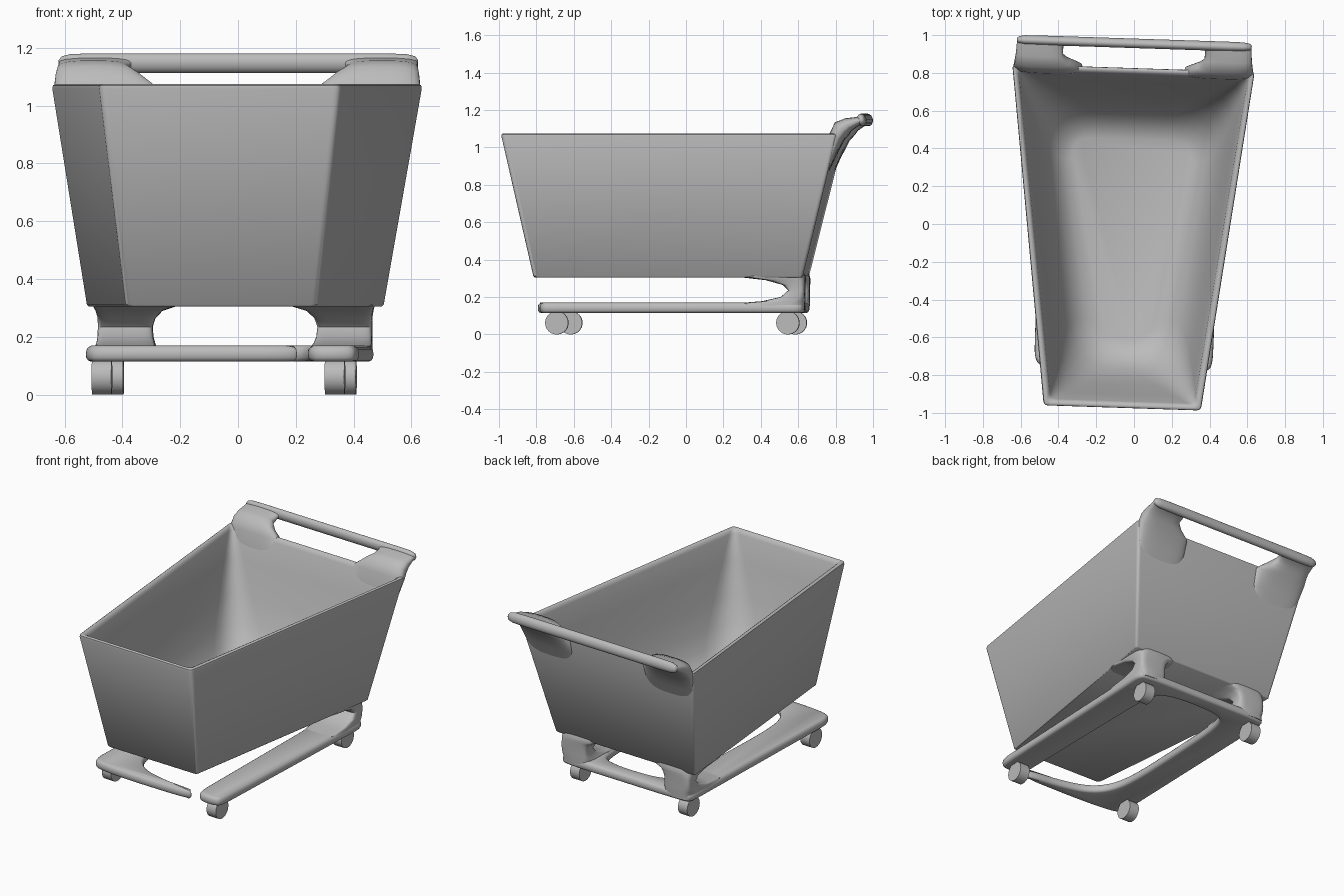
import bpy, bmesh, math
from mathutils import Vector

cube = bpy.data.objects.get("Cube")
if cube:
    bpy.data.objects.remove(cube, do_unlink=True)

GREY = (0.5, 0.5, 0.5, 1)
grey = bpy.data.materials.new("grey")
grey.use_nodes = True
grey.diffuse_color = GREY
grey.node_tree.nodes["Principled BSDF"].inputs["Base Color"].default_value = GREY

YAW = -0.033          # the whole cart stands slightly turned
SHIFT = (-0.03, 0, 0)


def loft(name, rings, angle=40):
    """Skin closed rings of equal length and cap both ends."""
    bm = bmesh.new()
    loops = [[bm.verts.new(p) for p in ring] for ring in rings]
    n = len(loops[0])
    for a, b in zip(loops, loops[1:]):
        for i in range(n):
            j = (i + 1) % n
            bm.faces.new((a[i], a[j], b[j], b[i]))
    bm.faces.new(loops[0])
    bm.faces.new(loops[-1])
    bmesh.ops.recalc_face_normals(bm, faces=bm.faces)
    mesh = bpy.data.meshes.new(name)
    bm.to_mesh(mesh)
    bm.free()
    mesh.materials.append(grey)
    ob = bpy.data.objects.new(name, mesh)
    bpy.context.collection.objects.link(ob)
    ob.location = SHIFT
    ob.rotation_euler.z = YAW
    bpy.ops.object.select_all(action='DESELECT')
    ob.select_set(True)
    bpy.context.view_layer.objects.active = ob
    bpy.ops.object.shade_smooth_by_angle(angle=math.radians(angle))
    return ob


def oval(center, u, v, power=2.0, n=32):
    """Superellipse ring spanned by the half-axes u and v."""
    def part(f):
        return math.copysign(abs(f) ** (2 / power), f)
    c, u, v = Vector(center), Vector(u), Vector(v)
    return [c + u * part(math.cos(t)) + v * part(math.sin(t))
            for t in (2 * math.pi * i / n for i in range(n))]


# Basket: outer wall, rolled rim, then a hollow with softly rounded inside corners
Z0, Z1 = 0.305, 1.075


def basket_ring(z, inset, r):
    t = (z - Z0) / (Z1 - Z0)
    def mix(a, b):
        return a + (b - a) * t
    yf, yb = mix(-0.805, -0.978) + inset, mix(0.64, 0.83) - inset
    wf, wb = mix(0.33, 0.418) - inset, mix(0.515, 0.645) - inset
    quad = [Vector(p) for p in ((-wf, yf, z), (wf, yf, z), (wb, yb, z), (-wb, yb, z))]
    ring = []
    for i, p in enumerate(quad):
        a = p + (quad[i - 1] - p).normalized() * r
        b = p + (quad[(i + 1) % 4] - p).normalized() * r
        for k in range(7):
            s = k / 6
            ring.append(a * (1 - s) ** 2 + p * 2 * s * (1 - s) + b * s * s)
    return ring


basket_profile = [
    (0.305, 0.006, 0.02), (0.312, 0, 0.02), (1.058, 0, 0.025), (1.07, 0.004, 0.025),
    (1.075, 0.012, 0.025), (1.075, 0.02, 0.025), (1.068, 0.03, 0.03), (1.05, 0.034, 0.04),
    (0.9, 0.036, 0.09), (0.7, 0.042, 0.15), (0.55, 0.052, 0.2), (0.45, 0.075, 0.22),
    (0.39, 0.105, 0.21), (0.35, 0.15, 0.17), (0.335, 0.2, 0.1)]
loft("basket", [basket_ring(*row) for row in basket_profile])

# Handle arms at the back corners: y, z, inner x, outer x, thickness
arm_path = [
    (0.745, 0.82, 0.30, 0.57, 0.02), (0.79, 0.95, 0.27, 0.615, 0.045),
    (0.822, 1.055, 0.27, 0.635, 0.085), (0.85, 1.10, 0.34, 0.63, 0.10),
    (0.885, 1.122, 0.375, 0.625, 0.075), (0.93, 1.138, 0.375, 0.622, 0.05),
    (0.96, 1.148, 0.34, 0.62, 0.045)]
for side, word in ((1, "left"), (-1, "right")):
    rings = []
    for i, (y, z, xi, xo, th) in enumerate(arm_path):
        a, b = arm_path[max(i - 1, 0)], arm_path[min(i + 1, len(arm_path) - 1)]
        d = Vector((0, b[0] - a[0], b[1] - a[1])).normalized()
        rings.append(oval((side * (xi + xo) / 2, y, z), ((xo - xi) / 2, 0, 0),
                          Vector((0, -d.z, d.y)) * th / 2, 3))
    loft(word + "_handle_arm", rings, 60)

# Handle bar with rounded ends
bar = [(-0.622, 0.3), (-0.612, 0.7), (-0.58, 0.95), (-0.5, 1), (0.5, 1),
       (0.58, 0.95), (0.612, 0.7), (0.622, 0.3)]
loft("handle_bar", [oval((x, 0.957, 1.147), (0, 0.023 * s, 0.01 * s), (0, -0.01 * s, 0.032 * s))
                    for x, s in bar], 60)


# Undercarriage: two rails joined at the back, with a tapering hook at the front
def smooth_outline(pts):
    pts = [Vector(p) for p in pts]
    for _ in range(3):
        nxt = pts[1:] + pts[:1]
        pts = [q for a, b in zip(pts, nxt) for q in (a * 0.75 + b * 0.25, a * 0.25 + b * 0.75)]
    return pts


outline = smooth_outline([
    (0.44, -0.77), (0.47, -0.735), (0.472, -0.6), (0.48, 0.5), (0.48, 0.62), (0.44, 0.65),
    (0, 0.65), (-0.44, 0.65), (-0.48, 0.62), (-0.48, 0.5), (-0.474, -0.6), (-0.474, -0.73),
    (-0.43, -0.775), (-0.2, -0.79), (0.1, -0.79), (0.22, -0.785), (0.275, -0.762),
    (0.2, -0.74), (0.05, -0.725), (-0.14, -0.68), (-0.24, -0.58), (-0.28, -0.4), (-0.28, 0),
    (-0.27, 0.45), (-0.2, 0.55), (0.2, 0.55), (0.27, 0.45), (0.28, 0), (0.292, -0.6),
    (0.295, -0.73), (0.33, -0.77)])


def frame_ring(z, inset):
    ring = []
    for i, p in enumerate(outline):
        t = (outline[(i + 1) % len(outline)] - outline[i - 1]).normalized()
        ring.append((p.x - t.y * inset, p.y + t.x * inset, z))
    return ring


loft("base_frame", [frame_ring(*row) for row in (
    (0.115, 0.016), (0.119, 0.007), (0.128, 0.001), (0.142, 0), (0.156, 0.002),
    (0.165, 0.009), (0.17, 0.018))], 50)

# Flared posts between frame and basket: z, inner x, outer x, front y, back y
post_path = [
    (0.13, 0.27, 0.478, 0.30, 0.648), (0.168, 0.27, 0.478, 0.30, 0.65),
    (0.178, 0.275, 0.477, 0.42, 0.65), (0.2, 0.282, 0.475, 0.52, 0.65),
    (0.235, 0.285, 0.475, 0.56, 0.65), (0.265, 0.275, 0.475, 0.53, 0.651),
    (0.29, 0.25, 0.48, 0.44, 0.652), (0.306, 0.2, 0.485, 0.30, 0.652),
    (0.325, 0.2, 0.485, 0.35, 0.645)]
for side, word in ((1, "left"), (-1, "right")):
    loft(word + "_post", [
        oval((side * (xi + xo) / 2, (yf + yb) / 2, z),
             ((xo - xi) / 2, 0, 0), (0, (yb - yf) / 2, 0), 5)
        for z, xi, xo, yf, yb in post_path], 60)

# Wheels
R, HALF = 0.062, 0.034
for name, x, y in (("front_left_wheel", 0.388, -0.678), ("front_right_wheel", -0.42, -0.63),
                   ("back_left_wheel", 0.387, 0.558), ("back_right_wheel", -0.419, 0.571)):
    loft(name, [oval((x + s * HALF, y, R), (0, R, 0), (0, 0, R)) for s in (-1, 1)])
